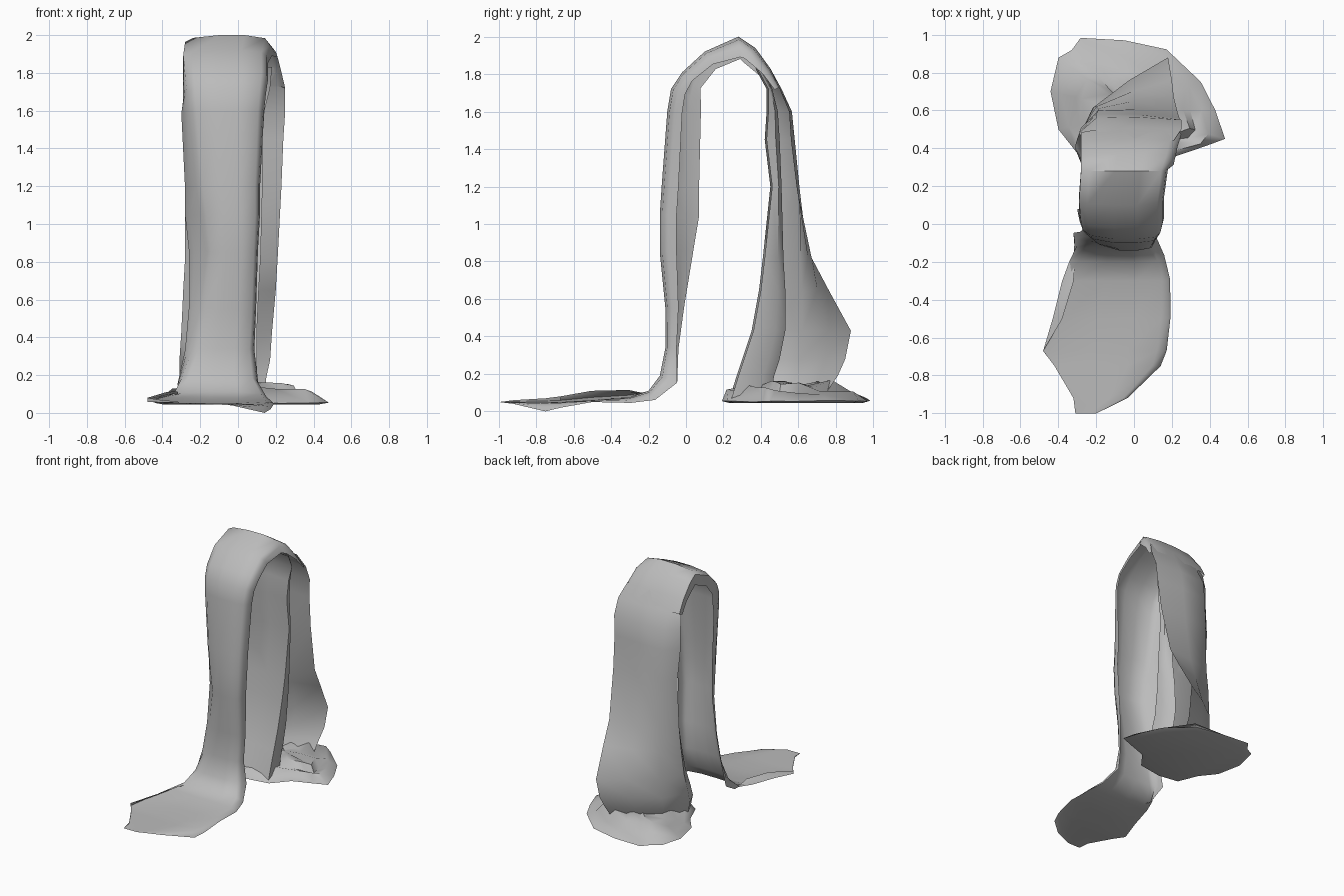
import bpy, bmesh, math, random
from mathutils import Vector

random.seed(4)
cube = bpy.data.objects.get("Cube")
if cube:
    bpy.data.objects.remove(cube, do_unlink=True)

# One plain cloth colour
cloth = bpy.data.materials.new("grey cloth")
cloth.use_nodes = True
grey = (0.5, 0.5, 0.5, 1)
cloth.diffuse_color = grey
cloth.node_tree.nodes["Principled BSDF"].inputs["Base Color"].default_value = grey


def loft(name, sections, closed=False, cap_first=False, angle=55):
    """Skin a list of equally long cross-sections into one sheet."""
    bm = bmesh.new()
    rings = [[bm.verts.new(point) for point in section] for section in sections]
    count = len(rings[0])
    for lower, upper in zip(rings, rings[1:]):
        for i in range(count if closed else count - 1):
            j = (i + 1) % count
            bm.faces.new((lower[i], lower[j], upper[j], upper[i]))
    if cap_first:
        bm.faces.new(list(reversed(rings[0])))
    bmesh.ops.recalc_face_normals(bm, faces=bm.faces)
    mesh = bpy.data.meshes.new(name)
    bm.to_mesh(mesh)
    bm.free()
    mesh.materials.append(cloth)
    obj = bpy.data.objects.new(name, mesh)
    bpy.context.collection.objects.link(obj)
    bpy.ops.object.select_all(action="DESELECT")
    obj.select_set(True)
    bpy.context.view_layer.objects.active = obj
    bpy.ops.object.shade_smooth_by_angle(angle=math.radians(angle))
    return obj


def strip_section(row, before, after):
    """Panel across x whose two edges curl towards the inside of the arch."""
    y, z, flare, left, right, curl_left, curl_right = row
    tangent = Vector((0, after[0] - before[0], after[1] - before[1])).normalized()
    inward = Vector((0, tangent.z, -tangent.y))
    width = right - left
    layout = (
        (left - flare, curl_left),
        (left - flare * 0.7, curl_left * 0.65),
        (left, curl_left * 0.3),
        (left + width * 0.1, curl_left * 0.12),
        (left + width * 0.4, 0),
        (left + width * 0.7, 0),
        (right - width * 0.06, curl_right * 0.15),
        (right, curl_right * 0.5),
        (right + width * 0.02, curl_right),
    )
    return [Vector((x, y, z)) + inward * depth for x, depth in layout]


# Front drape: floor tongue, hanging panel and the bend over the top
# each row: y, z, outward flare at -x, -x corner, +x edge, curl at -x, curl at +x
drape = [
    (-1, .05, 0, -.31, -.2, 0, 0),
    (-.92, .05, 0, -.32, -.04, -.01, .01),
    (-.75, .05, 0, -.42, .13, -.02, .05),
    (-.67, .05, 0, -.48, .16, -.03, .03),
    (-.5, .06, -.05, -.43, .18, -.05, .01),
    (-.3, .075, -.06, -.38, .18, -.04, .03),
    (-.2, .11, -.03, -.34, .15, .04, .06),
    (-.14, .19, .02, -.3, .1, .1, .1),
    (-.11, .34, .04, -.24, .08, .07, .06),
    (-.11, .55, .06, -.2, .09, .1, .07),
    (-.14, .85, .09, -.17, .1, .18, .09),
    (-.14, 1.05, .08, -.2, .11, .21, .09),
    (-.13, 1.2, .06, -.22, .11, .2, .09),
    (-.1, 1.6, .04, -.26, .13, .18, .08),
    (-.08, 1.72, .02, -.27, .14, .17, .08),
    (-.02, 1.81, .01, -.28, .15, .13, .07),
    (.1, 1.92, 0, -.29, .15, .11, .08),
    (.28, 2, 0, -.28, .17, .12, .11),
    (.37, 1.94, 0, -.28, .2, .1, .08),
    (.45, 1.83, 0, -.28, .22, .07, .05),
    (.5, 1.73, 0, -.28, .24, .06, .03),
]
sections = [
    strip_section(row, drape[max(i - 1, 0)], drape[min(i + 1, len(drape) - 1)])
    for i, row in enumerate(drape)
]
loft("front_drape", sections)


def hanging_section(row):
    """Doubled hanging open at +x: slanted outer panel, inner sheet, turned hem."""
    z, left, crest_y, right, right_y, fold_x, fold_y, hem_y = row
    crest = Vector((left + 0.09, crest_y, z))
    outer_right = Vector((right, right_y, z))
    fold = Vector((fold_x, fold_y, z))
    inner_left = Vector((left + 0.06, fold_y - 0.01, z))
    outer_left = Vector((left, fold_y * 0.65 + crest_y * 0.35, z))
    return [
        Vector((fold_x - 0.06, hem_y, z)),
        Vector((fold_x - 0.01, hem_y * 0.7 + fold_y * 0.3, z)),
        fold,
        fold.lerp(inner_left, 0.5) + Vector((0, 0.02, 0)),
        inner_left,
        outer_left,
        crest,
        crest.lerp(outer_right, 0.5) + Vector((-0.01, 0.01, 0)),
        outer_right,
    ]


# Back drape: z, -x edge, crest y, +x edge (x, y), inner fold (x, y), hem y
back = [
    (.06, -.26, .56, .14, .72, .1, .24, .45),
    (.19, -.31, .6, .15, .81, .1, .28, .47),
    (.28, -.31, .61, .17, .85, .1, .31, .5),
    (.43, -.3, .62, .18, .88, .1, .36, .53),
    (.65, -.29, .62, .2, .76, .11, .4, .53),
    (.82, -.28, .61, .21, .67, .12, .42, .52),
    (1.2, -.28, .6, .23, .59, .13, .46, .51),
    (1.45, -.29, .58, .24, .56, .13, .43, .5),
    (1.6, -.29, .56, .25, .55, .14, .44, .49),
    (1.72, -.28, .5, .25, .5, .17, .44, .46),
    (1.83, -.27, .44, .21, .44, .18, .38, .4),
]
loft("back_drape", [hanging_section(row) for row in back])

# Crumpled pile under the back drape
outline = [
    (-.28, .98), (-.05, .97), (.17, .92), (.35, .75), (.43, .6), (.48, .45),
    (.38, .41), (.22, .36), (.12, .22), (-.08, .19), (-.24, .22), (-.3, .38),
    (-.4, .5), (-.44, .7), (-.4, .88), (-.33, .92),
]
centre = Vector((-0.02, 0.6, 0))


def pile_ring(scale, height, jitter):
    ring = []
    for x, y in outline:
        reach = scale + random.uniform(-jitter, jitter)
        point = centre.lerp(Vector((x, y, 0)), reach)
        point.z = height + random.uniform(-jitter, jitter) * 0.5
        ring.append(point)
    return ring


pile = [
    pile_ring(0.9, 0.045, 0),
    pile_ring(1, 0.055, 0.01),
    pile_ring(0.88, 0.1, 0.06),
    pile_ring(0.74, 0.11, 0.06),
    pile_ring(0.58, 0.15, 0.05),
    pile_ring(0.3, 0.15, 0.03),
    pile_ring(0.02, 0.14, 0),
]
loft("crumpled_pile", pile, closed=True, cap_first=True, angle=60)
